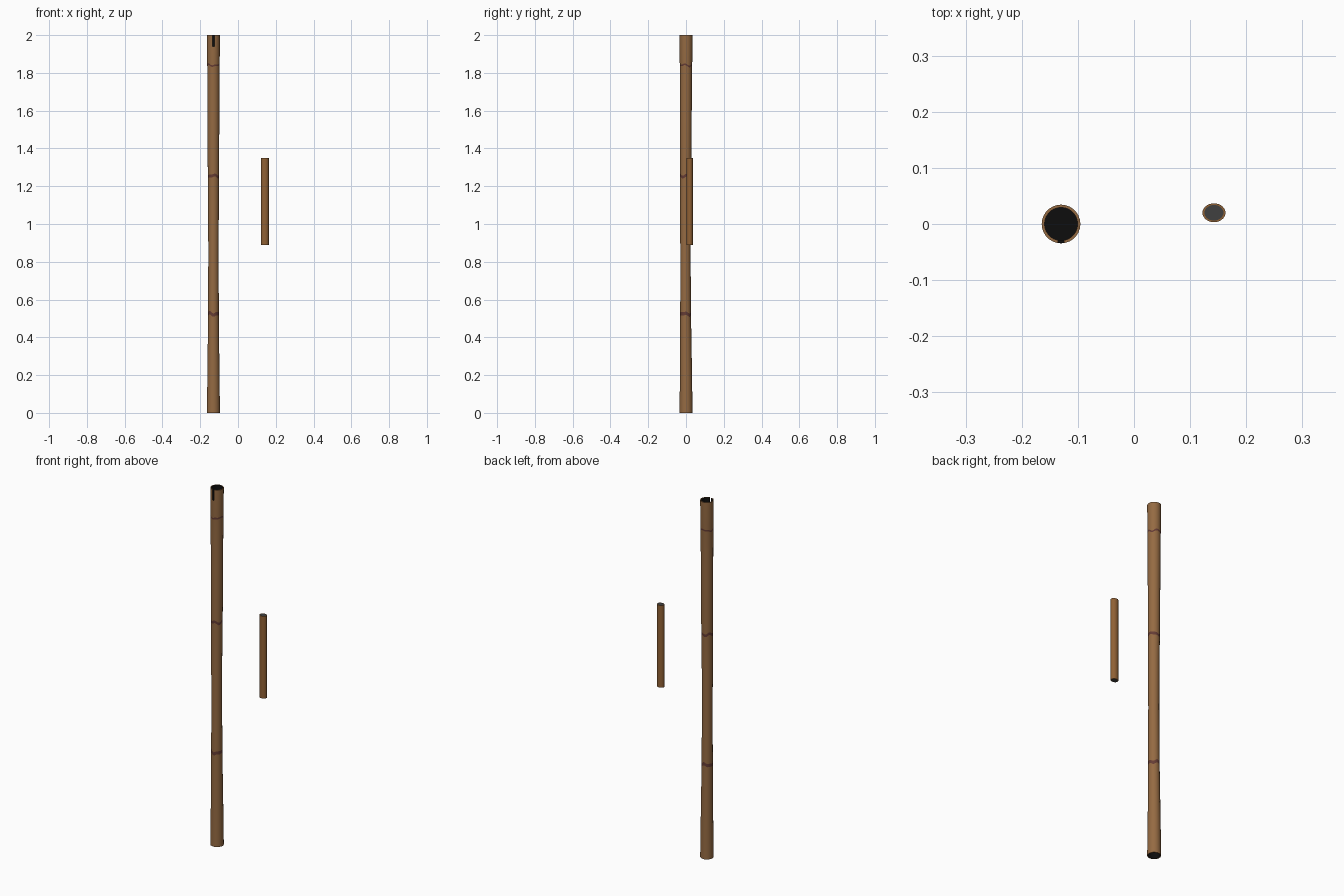
import bpy, bmesh, math

if "Cube" in bpy.data.objects:
    bpy.data.objects.remove(bpy.data.objects["Cube"])

SEG = 28


def material(name, rgb):
    m = bpy.data.materials.new(name)
    m.diffuse_color = (*rgb, 1)
    m.use_nodes = True
    m.node_tree.nodes["Principled BSDF"].inputs["Base Color"].default_value = m.diffuse_color
    return m


BARK = material("bamboo", (0.30, 0.145, 0.055))
RING = material("node_ring", (0.13, 0.045, 0.035))
DARK = material("bore_dark", (0.004, 0.004, 0.004))
WOOD = material("stick_wood", (0.28, 0.12, 0.035))
GREY = material("stick_end", (0.05, 0.05, 0.05))


def revolve(name, profile, mats, loc, squash=1.0, wave=None):
    """Closed lathe; profile rows are (radius, z, y_shift, material of the strip above)."""
    bm = bmesh.new()
    rings = []
    for r, z, dy, mat in profile:
        row = []
        for i in range(SEG):
            a = 2 * math.pi * i / SEG
            dz = wave(a, z) if wave else 0
            row.append(bm.verts.new((r * math.cos(a), r * squash * math.sin(a) + dy, z + dz)))
        rings.append(row)
    for k in range(len(rings) - 1):
        for i in range(SEG):
            j = (i + 1) % SEG
            f = bm.faces.new((rings[k][i], rings[k][j], rings[k + 1][j], rings[k + 1][i]))
            f.material_index = profile[k][3]
    bm.faces.new(rings[0][::-1]).material_index = profile[0][3]
    bm.faces.new(rings[-1]).material_index = profile[-1][3]
    bmesh.ops.recalc_face_normals(bm, faces=bm.faces)
    me = bpy.data.meshes.new(name)
    bm.to_mesh(me)
    bm.free()
    for m in mats:
        me.materials.append(m)
    ob = bpy.data.objects.new(name, me)
    bpy.context.collection.objects.link(ob)
    ob.location = loc
    return ob


def smooth(ob):
    bpy.ops.object.select_all(action='DESELECT')
    ob.select_set(True)
    bpy.context.view_layer.objects.active = ob
    bpy.ops.object.shade_smooth_by_angle(angle=math.radians(35))


def node_wave(a, z):
    # slightly uneven node rings
    if min(abs(z - n) for n in (0.525, 1.255, 1.84)) < 0.02 and z > 0.3:
        return 0.004 * math.sin(3 * a + z * 5) + 0.003 * math.sin(5 * a + z)
    return 0


# Bamboo tube: lower bore, waisted outer wall with node rings, upper bore
tube = revolve("bamboo_tube", [
    (0.0295, 0.10, 0, 2), (0.0295, 0.0, 0, 0),
    (0.0345, 0.0, 0, 0), (0.032, 0.20, 0, 0), (0.0285, 0.515, -0.002, 1),
    (0.0285, 0.533, -0.002, 0), (0.0272, 0.85, -0.003, 0), (0.0285, 1.10, -0.003, 0),
    (0.0295, 1.247, -0.002, 1), (0.0300, 1.262, -0.002, 0), (0.0310, 1.55, -0.001, 0),
    (0.0325, 1.836, 0, 1), (0.0330, 1.845, 0, 0),
    (0.0345, 2.0, 0, 0), (0.0295, 2.0, 0, 2), (0.0295, 1.87, 0, 2),
], [BARK, RING, DARK], (-0.13, 0, 0), wave=node_wave)

# Slot cut through the front of the rim
bpy.ops.mesh.primitive_cube_add(size=1, location=(-0.13, -0.032, 1.99))
cutter = bpy.context.object
cutter.name = "slot_cutter"
cutter.scale = (0.011, 0.03, 0.10)
cutter.hide_render = True
cutter.data.materials.append(DARK)
mod = tube.modifiers.new("slot", 'BOOLEAN')
mod.operation = 'DIFFERENCE'
mod.solver = 'EXACT'
mod.object = cutter
mod.material_mode = 'TRANSFER'
bpy.context.view_layer.objects.active = tube
bpy.ops.object.modifier_apply(modifier="slot")
bpy.data.objects.remove(cutter)
smooth(tube)

# Short oval stick with grey end faces
stick = revolve("stick", [
    (0.0170, 0.89, 0, 1), (0.0170, 0.89, 0, 0), (0.0205, 0.89, 0, 0),
    (0.0205, 1.35, 0, 0), (0.0170, 1.35, 0, 1),
], [WOOD, GREY], (0.1425, 0.02, 0), squash=0.82)
bm = bmesh.new()
bm.from_mesh(stick.data)
bmesh.ops.dissolve_degenerate(bm, edges=bm.edges, dist=1e-6)
bmesh.ops.remove_doubles(bm, verts=bm.verts, dist=1e-6)
bmesh.ops.recalc_face_normals(bm, faces=bm.faces)
bm.to_mesh(stick.data)
bm.free()
smooth(stick)
